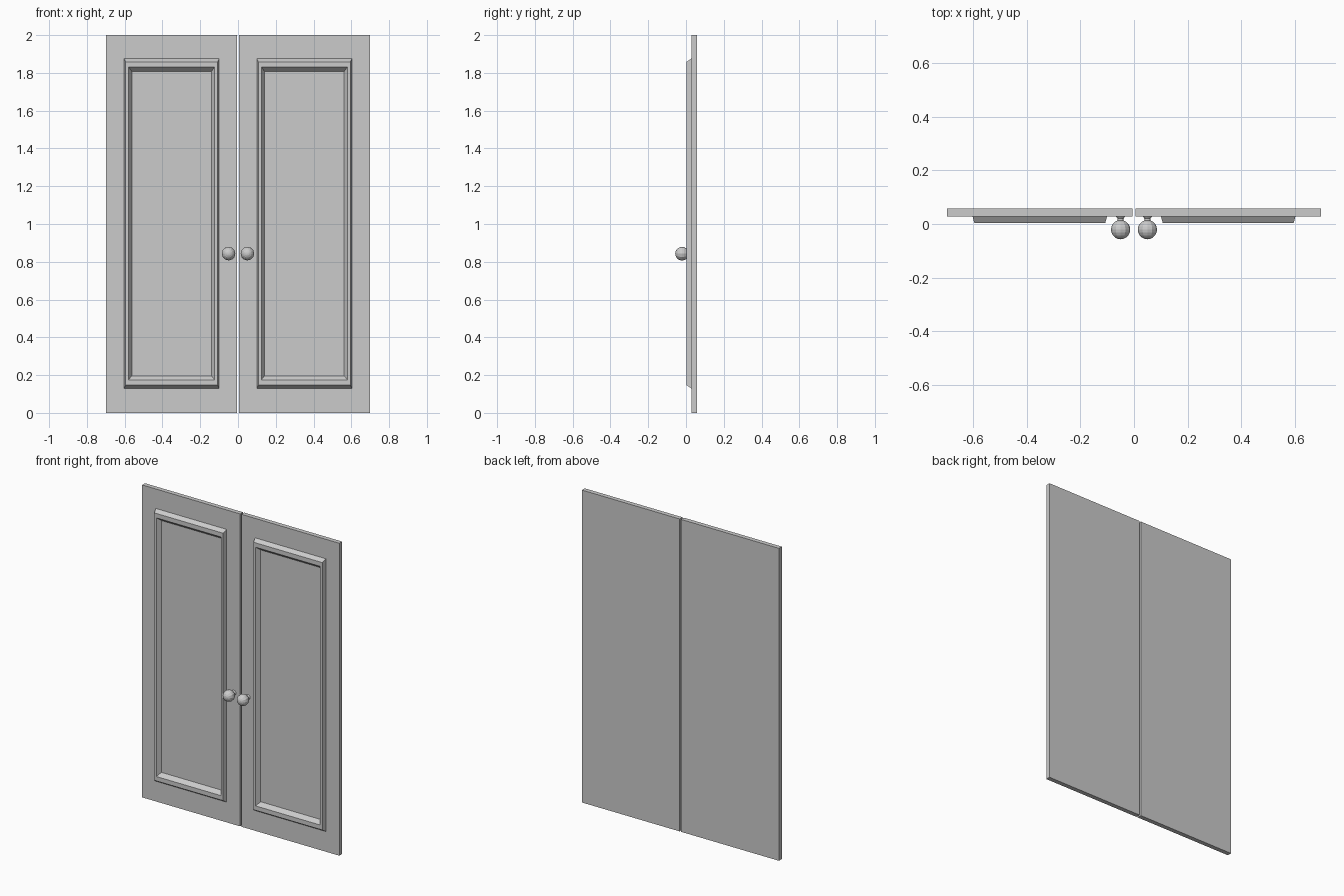
import bpy
import bmesh
import math

cube = bpy.data.objects.get("Cube")
if cube:
    bpy.data.objects.remove(cube, do_unlink=True)

grey = bpy.data.materials.new("plain grey")
grey.use_nodes = True
colour = (0.6, 0.6, 0.6, 1)
grey.diffuse_color = colour
grey.node_tree.nodes["Principled BSDF"].inputs["Base Color"].default_value = colour

DOOR_X, DOOR_HALF = 0.3515, 0.3465
FACE_Y, BACK_Y, TRIM_Y = 0.028, 0.057, 0.003


def make_object(name, bm):
    bmesh.ops.recalc_face_normals(bm, faces=bm.faces)
    mesh = bpy.data.meshes.new(name)
    bm.to_mesh(mesh)
    bm.free()
    mesh.materials.append(grey)
    obj = bpy.data.objects.new(name, mesh)
    bpy.context.collection.objects.link(obj)
    return obj


def bridge(bm, a, b):
    for i in range(len(a)):
        j = (i + 1) % len(a)
        bm.faces.new((a[i], a[j], b[j], b[i]))


def door_leaf(name, cx):
    # slab with a bevelled raised frame on its front
    bm = bmesh.new()

    def ring(hx, hz, y, cz=1.0):
        return [bm.verts.new((cx + sx * hx, y, cz + sz * hz))
                for sx, sz in ((-1, -1), (1, -1), (1, 1), (-1, 1))]

    rings = [ring(DOOR_HALF, 1.0, BACK_Y), ring(DOOR_HALF, 1.0, FACE_Y)]
    # half width, half height and depth across the moulding
    for hx, hz, y in ((0.251, 0.873, FACE_Y), (0.244, 0.856, TRIM_Y),
                      (0.228, 0.828, TRIM_Y), (0.211, 0.806, FACE_Y)):
        rings.append(ring(hx, hz, y, 1.0025))
    for a, b in zip(rings, rings[1:]):
        bridge(bm, a, b)
    bm.faces.new(rings[0])
    bm.faces.new(rings[-1])
    make_object(name, bm)


def knob(name, cx, cz=0.843, sides=12):
    # round handle turned about the y axis, on a flared neck
    bm = bmesh.new()
    radius, cy = 0.036, -0.021
    profile = [(0.017, FACE_Y), (0.011, 0.02)]
    for i in range(1, 10):
        a = math.radians(162 - i * 18 + 18)
        profile.append((radius * math.sin(a), cy + radius * -math.cos(a)))
    rings = []
    for r, y in profile:
        rings.append([bm.verts.new((cx + r * math.cos(t), y, cz + r * math.sin(t)))
                      for t in (math.tau * k / sides for k in range(sides))])
    for a, b in zip(rings, rings[1:]):
        bridge(bm, a, b)
    tip = bm.verts.new((cx, cy - radius, cz))
    last = rings[-1]
    for i in range(sides):
        bm.faces.new((last[i], last[(i + 1) % sides], tip))
    bm.faces.new(rings[0])
    make_object(name, bm)


for side, sign in (("left", 1), ("right", -1)):
    door_leaf(side + "_door", sign * DOOR_X)
    knob(side + "_knob", sign * 0.05)
